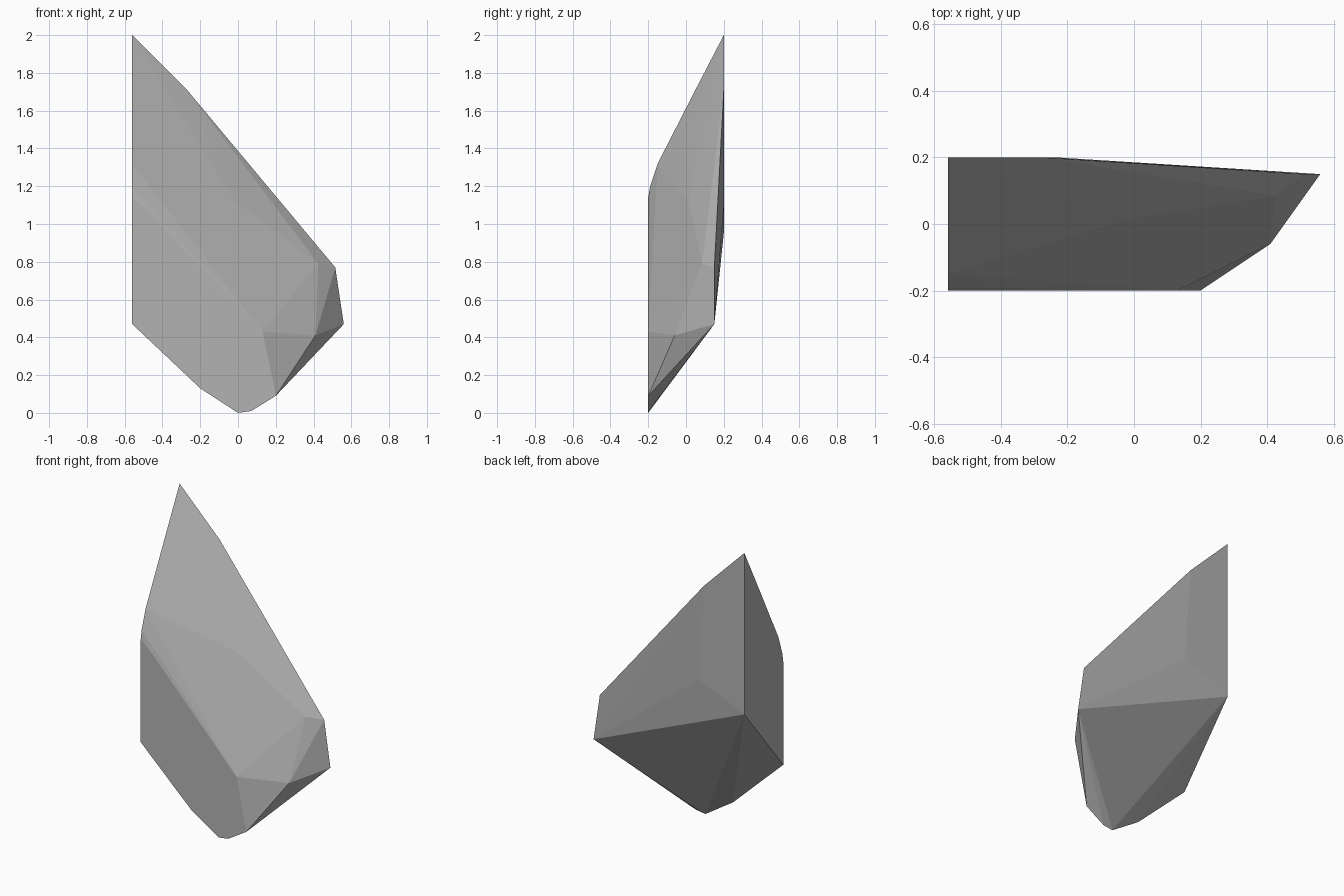
import bpy, bmesh

if "Cube" in bpy.data.objects:
    bpy.data.objects.remove(bpy.data.objects["Cube"])

# Rock material
stone = bpy.data.materials.new("grey stone")
stone.diffuse_color = (0.45, 0.45, 0.45, 1)
stone.use_nodes = True
stone.node_tree.nodes["Principled BSDF"].inputs["Base Color"].default_value = stone.diffuse_color

# Profile of each flat cut: left side (y, z), front and back (x, z)
left = [(0.2, 2.0), (0.06, 1.73), (-0.15, 1.32), (-0.19, 1.2),
        (-0.2, 1.14), (-0.2, 0.47), (0.2, 0.95)]
front = [(-0.5, 1.09), (-0.2, 0.13), (0, 0), (0.07, 0.01), (0.2, 0.09), (0.13, 0.43)]
back = [(-0.27, 1.71), (-0.23, 1.09)]

points = [(-0.56, y, z) for y, z in left]
points += [(x, -0.2, z) for x, z in front]
points += [(x, 0.2, z) for x, z in back]

# Chipped right end and the bulge of the sloping top
points += [(0.515, 0.15, 0.77), (0.56, 0.15, 0.47), (0.41, -0.06, 0.41),
           (0.425, 0.085, 0.79), (0.17, -0.15, 0.48), (-0.02, 0.015, 1.12)]

# Rock shard: convex hull around the corners
bm = bmesh.new()
for p in points:
    bm.verts.new(p)
hull = bmesh.ops.convex_hull(bm, input=bm.verts)
loose = [v for v in bm.verts if not v.link_faces]
bmesh.ops.delete(bm, geom=loose, context='VERTS')
bmesh.ops.recalc_face_normals(bm, faces=bm.faces)
mesh = bpy.data.meshes.new("rock_shard")
bm.to_mesh(mesh)
bm.free()
mesh.materials.append(stone)
rock = bpy.data.objects.new("rock_shard", mesh)
bpy.context.collection.objects.link(rock)
